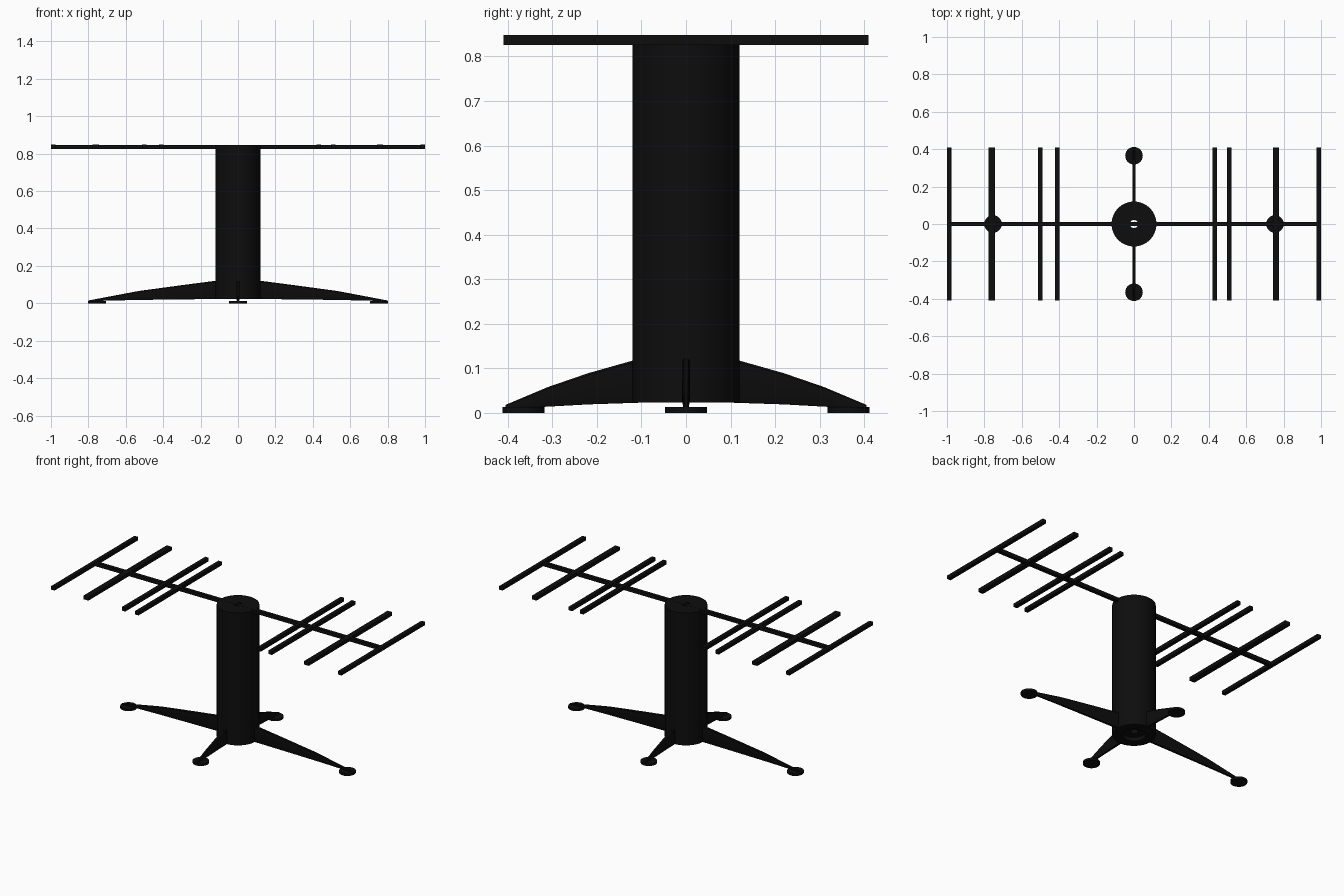
import bpy, bmesh, math
from mathutils import Matrix

if "Cube" in bpy.data.objects:
    bpy.data.objects.remove(bpy.data.objects["Cube"])

black = bpy.data.materials.new("matte black")
black.diffuse_color = (0.004, 0.004, 0.004, 1)
black.use_nodes = True
black.node_tree.nodes["Principled BSDF"].inputs["Base Color"].default_value = black.diffuse_color


def finish(bm, name, smooth=False):
    bmesh.ops.recalc_face_normals(bm, faces=bm.faces)
    mesh = bpy.data.meshes.new(name)
    bm.to_mesh(mesh)
    bm.free()
    mesh.materials.append(black)
    ob = bpy.data.objects.new(name, mesh)
    bpy.context.collection.objects.link(ob)
    if smooth:
        bpy.ops.object.select_all(action='DESELECT')
        ob.select_set(True)
        bpy.context.view_layer.objects.active = ob
        bpy.ops.object.shade_smooth_by_angle(angle=math.radians(35))
    return ob


def box(name, x0, x1, y0, y1, z0, z1):
    bm = bmesh.new()
    m = Matrix.Translation(((x0 + x1) / 2, (y0 + y1) / 2, (z0 + z1) / 2))
    m = m @ Matrix.Diagonal((x1 - x0, y1 - y0, z1 - z0, 1))
    bmesh.ops.create_cube(bm, size=1, matrix=m)
    return finish(bm, name)


def lathe(name, profile, n=64):
    # closed profile of (radius, z) turned around the z axis
    bm = bmesh.new()
    rings = [[bm.verts.new((r * math.cos(2 * math.pi * i / n),
                            r * math.sin(2 * math.pi * i / n), z)) for i in range(n)]
             for r, z in profile]
    for a, b in zip(rings, rings[1:] + rings[:1]):
        for i in range(n):
            j = (i + 1) % n
            bm.faces.new((a[i], a[j], b[j], b[i]))
    return finish(bm, name, True)


def leg(name, sections, angle):
    # thin tapering blade with a rounded top edge: (distance, bottom, top, half width)
    bm = bmesh.new()
    rings = []
    for d, lo, hi, w in sections:
        c = min(w, (hi - lo) * 0.4) * 0.5
        outline = [(-w * 0.7, lo), (w * 0.7, lo), (w, lo + c), (w, hi - c),
                   (w * 0.6, hi), (-w * 0.6, hi), (-w, hi - c), (-w, lo + c)]
        rings.append([bm.verts.new((d, y, z)) for y, z in outline])
    for a, b in zip(rings, rings[1:]):
        for i in range(8):
            j = (i + 1) % 8
            bm.faces.new((a[i], a[j], b[j], b[i]))
    bm.faces.new(rings[0])
    bm.faces.new(rings[-1])
    bm.transform(Matrix.Rotation(angle, 4, 'Z'))
    return finish(bm, name, True)


def foot(name, d, angle):
    bm = bmesh.new()
    bmesh.ops.create_cone(bm, cap_ends=True, segments=32, radius1=0.047, radius2=0.047,
                          depth=0.013, matrix=Matrix.Translation((d, 0, 0.0065)))
    bm.transform(Matrix.Rotation(angle, 4, 'Z'))
    return finish(bm, name, True)


# Column with a cable hole and a recess underneath
lathe("column", [(0.022, 0.847), (0.12, 0.847), (0.12, 0.023),
                 (0.065, 0.023), (0.065, 0.045), (0.022, 0.045)])

# Four legs, long ones sideways and short ones front and back
long_leg = [(0.10, 0.023, 0.123, 0.009), (0.30, 0.021, 0.097, 0.009),
            (0.53, 0.018, 0.066, 0.008), (0.71, 0.014, 0.032, 0.007),
            (0.80, 0.010, 0.015, 0.006)]
short_leg = [(0.10, 0.023, 0.123, 0.009), (0.22, 0.019, 0.089, 0.009),
             (0.31, 0.014, 0.058, 0.007), (0.405, 0.010, 0.018, 0.006)]
for i, side in enumerate(("right", "back", "left", "front")):
    a = i * math.pi / 2
    leg(side + "_leg", short_leg if i % 2 else long_leg, a)
    foot(side + "_foot", 0.365 if i % 2 else 0.754, a)

# Top rail and cross slats
Z0, Z1 = 0.826, 0.848
box("top_rail", -0.98, 0.98, -0.011, 0.011, Z0, Z1 - 0.0005)
slats = [(-1, -0.976), (-0.778, -0.743), (-0.513, -0.489), (-0.422, -0.398),
         (0.42, 0.444), (0.497, 0.521), (0.743, 0.775), (0.976, 1)]
for i, (x0, x1) in enumerate(slats):
    box(f"cross_slat_{i + 1}", x0, x1, -0.41, 0.41, Z0, Z1)
